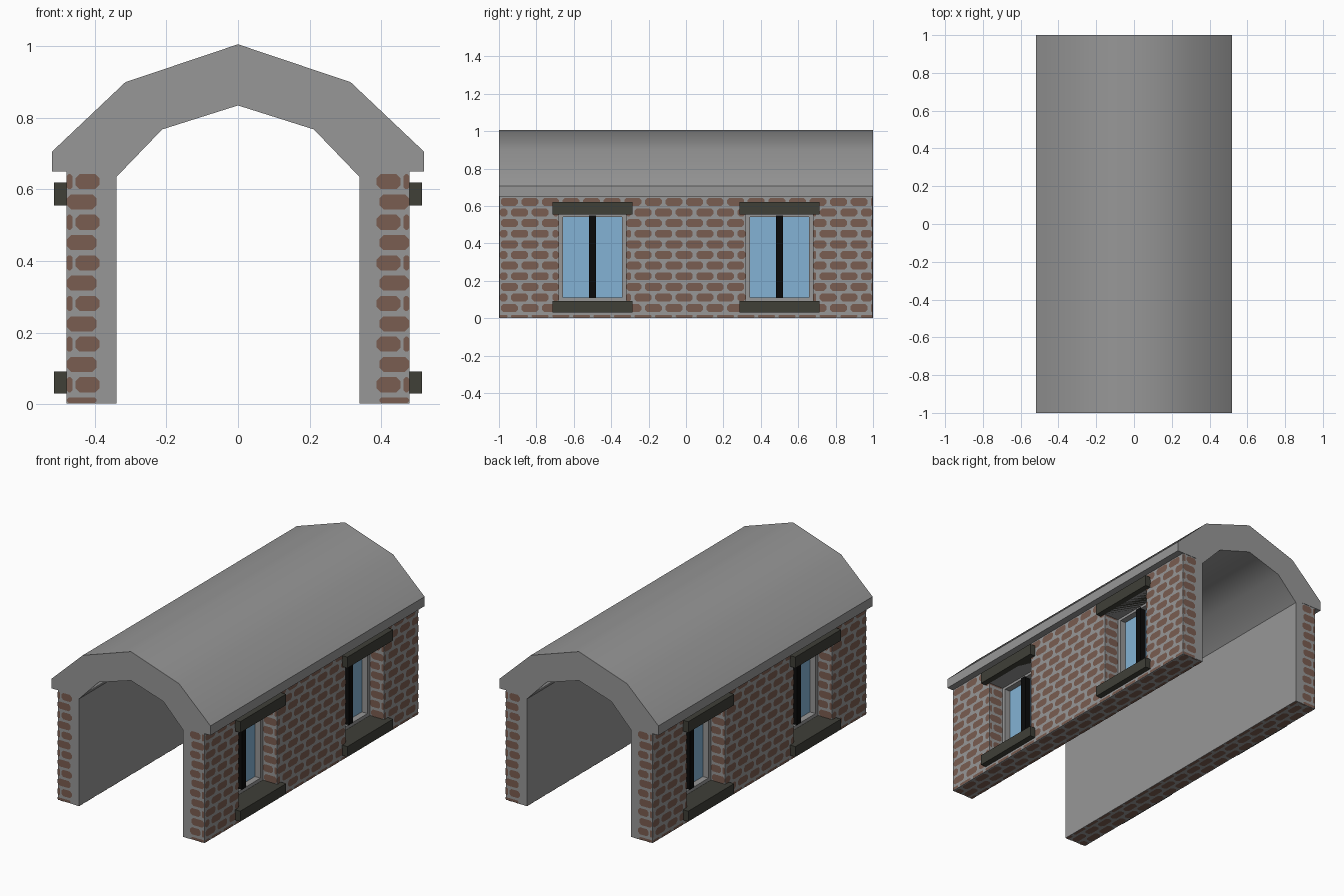
import bpy, bmesh, math
from mathutils import Vector

if "Cube" in bpy.data.objects:
    bpy.data.objects.remove(bpy.data.objects["Cube"])


def material(name, rgb):
    m = bpy.data.materials.new(name)
    m.diffuse_color = (*rgb, 1)
    m.use_nodes = True
    m.node_tree.nodes["Principled BSDF"].inputs["Base Color"].default_value = m.diffuse_color
    return m


GREY = material("grey concrete", (0.31, 0.31, 0.31))
BRICK = material("red brown brick", (0.195, 0.11, 0.082))
TRIM = material("dark trim", (0.05, 0.05, 0.039))
GLASS = material("blue glass", (0.23, 0.45, 0.66))
BLACK = material("black bar", (0.003, 0.003, 0.003))


def finish(name, bm, mat):
    me = bpy.data.meshes.new(name)
    bm.to_mesh(me)
    bm.free()
    me.materials.append(mat)
    ob = bpy.data.objects.new(name, me)
    bpy.context.collection.objects.link(ob)
    return ob


def box(name, mat, xs, ys, zs):
    bm = bmesh.new()
    bmesh.ops.create_cube(bm, size=1)
    for v in bm.verts:
        v.co = [(sum(r) / 2) + c * abs(r[1] - r[0]) for r, c in zip((xs, ys, zs), v.co)]
    return finish(name, bm, mat)


def cut(ob, xs, ys, zs):
    """Subtract a box from an object and remove the cutter."""
    cutter = box("cutter", GREY, xs, ys, zs)
    cutter.hide_render = True
    mod = ob.modifiers.new("cut", 'BOOLEAN')
    mod.operation, mod.solver, mod.object = 'DIFFERENCE', 'EXACT', cutter
    bpy.context.view_layer.objects.active = ob
    bpy.ops.object.modifier_apply(modifier=mod.name)
    bpy.data.objects.remove(cutter)


# Brick pattern helpers
ROW, HEIGHT, STEP, LENGTH = 0.0568, 0.042, 0.11, 0.091


def brick(bm, place, normal, u0, u1, v0, v1):
    """One flat brick with clipped corners."""
    if u1 - u0 < 0.006 or v1 - v0 < 0.004:
        return
    c = min(0.012, (u1 - u0) / 3, (v1 - v0) / 3)
    pts = [(u0 + c, v0), (u1 - c, v0), (u1, v0 + c), (u1, v1 - c),
           (u1 - c, v1), (u0 + c, v1), (u0, v1 - c), (u0, v0 + c)]
    f = bm.faces.new([bm.verts.new(place(u, v)) for u, v in pts])
    f.normal_update()
    if f.normal.dot(Vector(normal)) < 0:
        f.normal_flip()


def rows(lo, hi):
    for k in range(-1, 13):
        mid = 0.054 + ROW * k
        a, b = max(lo, mid - HEIGHT / 2), min(hi, mid + HEIGHT / 2)
        if b > a:
            yield k, a, b


def course(bm, place, normal, k, spans, v0, v1):
    """A running bond row clipped to the given spans."""
    for i in range(-11, 11):
        a = (i + 0.5 * (k % 2)) * STEP
        for s0, s1 in spans:
            brick(bm, place, normal, max(a, s0), min(a + LENGTH, s1), v0, v1)


def end_bricks(bm, sx, y, ny, lo, hi):
    """Bricks on a wall end or window reveal."""
    for k, v0, v1 in rows(lo, hi):
        for a, b in ([(0.395, 0.479)] if k % 2 else [(0.387, 0.455), (0.463, 0.479)]):
            brick(bm, lambda u, v: (sx * u, y, v), (0, ny, 0), a, b, v0, v1)


# Vaulted roof and inner walls, one extruded profile
half = [(0.34, 0.002), (0.386, 0.002), (0.386, 0.65), (0.52, 0.65), (0.52, 0.706),
        (0.315, 0.9), (0, 1.006)]
inner = [(0.34, 0.635), (0.212, 0.768), (0, 0.835)]
profile = (half + [(-x, z) for x, z in half[-2::-1]]
           + [(-x, z) for x, z in inner] + inner[-2::-1])
bm = bmesh.new()
face = bm.faces.new([bm.verts.new((x, -1, z)) for x, z in profile])
ext = bmesh.ops.extrude_face_region(bm, geom=[face])
for v in ext["geom"]:
    if isinstance(v, bmesh.types.BMVert):
        v.co.y = 1
bmesh.ops.recalc_face_normals(bm, faces=bm.faces)
shell = finish("vaulted_roof_and_inner_walls", bm, GREY)

WIN = (-0.5, 0.5)
for sx, side in ((1, "right"), (-1, "left")):
    def xr(a, b):
        return sorted((sx * a, sx * b))

    # Mortar layer of the outer wall with window openings
    wall = box(side + "_outer_wall", GREY, xr(0.384, 0.48), (-0.998, 0.998), (0.002, 0.652))
    for w in WIN:
        cut(wall, xr(0.37, 0.6), (w - 0.18, w + 0.18), (0.09, 0.555))
        cut(shell, xr(0.346, 0.6), (w - 0.158, w + 0.158), (0.11, 0.54))

    # Bricks on outer face, underside, ends and reveals
    bm = bmesh.new()
    for k, v0, v1 in rows(0.003, 0.65):
        opening = v1 > 0.09 and v0 < 0.555
        spans = [(-0.997, -0.68), (-0.32, 0.32), (0.68, 0.997)] if opening else [(-0.997, 0.997)]
        course(bm, lambda u, v: (sx * 0.482, u, v), (sx, 0, 0), k, spans, v0, v1)
    for k, v0, v1 in rows(0.341, 0.479):
        course(bm, lambda u, v: (sx * v, u, 0), (0, 0, -1), k, [(-0.997, 0.997)], v0, v1)
    for e in (-1, 1):
        end_bricks(bm, sx, e * 0.9998, e, 0.003, 0.65)
        for w in WIN:
            end_bricks(bm, sx, w + e * 0.1785, -e, 0.091, 0.554)
    finish(side + "_bricks", bm, BRICK)

    # Windows: lintel, sill, glass and centre bar
    for w, end in zip(WIN, ("front", "back")):
        tag = side + "_" + end + "_window_"
        ys = (w - 0.214, w + 0.214)
        box(tag + "lintel", TRIM, xr(0.388, 0.515), ys, (0.555, 0.62))
        box(tag + "sill", TRIM, xr(0.388, 0.515), ys, (0.03, 0.091))
        box(tag + "glass", GLASS, xr(0.344, 0.35), (w - 0.157, w + 0.157), (0.11, 0.54))
        box(tag + "bar", BLACK, xr(0.347, 0.388), (w - 0.019, w + 0.019), (0.108, 0.548))

# Smooth vault, sharp eaves
bpy.ops.object.select_all(action='DESELECT')
shell.select_set(True)
bpy.context.view_layer.objects.active = shell
bpy.ops.object.shade_smooth_by_angle(angle=math.radians(40))
